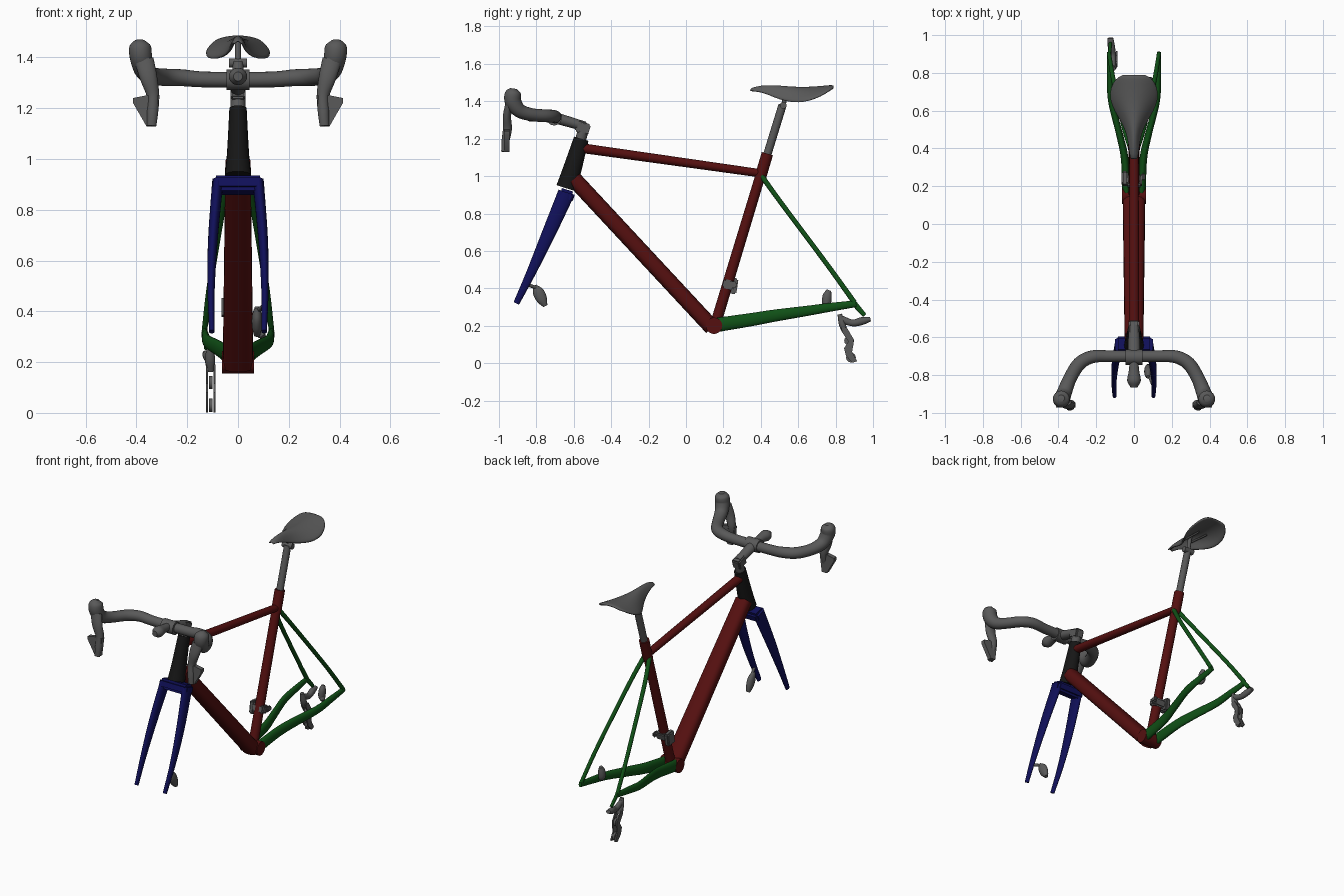
import bpy, bmesh, math
from mathutils import Vector, Matrix

cube = bpy.data.objects.get("Cube")
if cube:
    bpy.data.objects.remove(cube, do_unlink=True)


def material(name, r, g, b):
    m = bpy.data.materials.new(name)
    m.use_nodes = True
    m.diffuse_color = (r, g, b, 1)
    m.node_tree.nodes["Principled BSDF"].inputs["Base Color"].default_value = (r, g, b, 1)
    return m


RED = material("dark red", 0.09, 0.005, 0.005)
GREEN = material("dark green", 0.005, 0.08, 0.008)
BLUE = material("dark blue", 0.005, 0.005, 0.1)
BLACK = material("black", 0.008, 0.008, 0.008)
GREY = material("grey", 0.1, 0.1, 0.1)


def finish(name, bm, mat, mirror=False):
    """Turn a bmesh into a named, smooth-shaded object."""
    bmesh.ops.recalc_face_normals(bm, faces=bm.faces)
    mesh = bpy.data.meshes.new(name)
    bm.to_mesh(mesh)
    bm.free()
    mesh.materials.append(mat)
    ob = bpy.data.objects.new(name, mesh)
    bpy.context.collection.objects.link(ob)
    bpy.ops.object.select_all(action='DESELECT')
    ob.select_set(True)
    bpy.context.view_layer.objects.active = ob
    bpy.ops.object.shade_smooth_by_angle(angle=math.radians(40))
    if mirror:
        ob.modifiers.new("mirror", 'MIRROR')
    return ob


def spline(keys, steps):
    """Catmull-Rom through keys of (x, y, z, a, b)."""
    k = [Vector(p) for p in keys]
    k = [2 * k[0] - k[1]] + k + [2 * k[-1] - k[-2]]
    out = []
    for i in range(1, len(k) - 2):
        p0, p1, p2, p3 = k[i - 1:i + 3]
        for s in range(steps):
            t = s / steps
            out.append(0.5 * (2 * p1 + (p2 - p0) * t + (2 * p0 - 5 * p1 + 4 * p2 - p3) * t * t
                              + (3 * p1 - p0 - 3 * p2 + p3) * t ** 3))
    return out + [k[-2]]


def sweep(name, keys, mat, mirror=False, steps=6, square=1.0, side=(1, 0, 0), n=20):
    """Tube along keys (x, y, z, half width, half depth)."""
    rows = spline(keys, steps) if len(keys) > 2 else [Vector(p) for p in keys]
    pts = [Vector(r[:3]) for r in rows]
    side = Vector(side)
    bm = bmesh.new()
    rings = []
    for i, r in enumerate(rows):
        t = (pts[min(i + 1, len(pts) - 1)] - pts[max(i - 1, 0)]).normalized()
        side = (side - t * side.dot(t)).normalized()
        up = t.cross(side)
        ring = []
        for j in range(n):
            c, s = math.cos(math.tau * j / n), math.sin(math.tau * j / n)
            u = math.copysign(abs(c) ** square, c) * r[3]
            v = math.copysign(abs(s) ** square, s) * r[4]
            ring.append(bm.verts.new(pts[i] + side * u + up * v))
        rings.append(ring)
    for a, b in zip(rings, rings[1:]):
        for j in range(n):
            bm.faces.new((a[j], a[(j + 1) % n], b[(j + 1) % n], b[j]))
    bm.faces.new(rings[0])
    bm.faces.new(rings[-1])
    return finish(name, bm, mat, mirror)


def box(name, centre, size, mat, tilt=0.0, bevel=0.008, mirror=False):
    bm = bmesh.new()
    bmesh.ops.create_cube(bm, size=1, matrix=Matrix.Translation(centre)
                          @ Matrix.Rotation(tilt, 4, 'X') @ Matrix.Diagonal((*size, 1)))
    bmesh.ops.bevel(bm, geom=bm.edges[:], offset=bevel, segments=2, affect='EDGES')
    return finish(name, bm, mat, mirror)


def rod(name, start, end, r, mat, **kw):
    return sweep(name, [(*start, r, r), (*end, r, r)], mat, **kw)


def disc(name, x0, x1, y, z, r, mat):
    return rod(name, (x0, y, z), (x1, y, z), r, mat, side=(0, 0, 1))


def plate(name, outline, along, lo, hi, mat, mirror=False):
    """Extrude an outline: (y, z) along x, or (x, z) along y."""
    bm = bmesh.new()
    put = (lambda a, b, d: (d, a, b)) if along == 'x' else (lambda a, b, d: (a, d, b))
    face = bm.faces.new([bm.verts.new(put(a, b, lo)) for a, b in outline])
    new = bmesh.ops.extrude_face_region(bm, geom=[face])['geom']
    bmesh.ops.translate(bm, vec=put(0, 0, hi - lo),
                        verts=[v for v in new if isinstance(v, bmesh.types.BMVert)])
    return finish(name, bm, mat, mirror)


# Main frame
sweep("head_tube", [(0, -0.64, 0.935, .052, .055), (0, -0.61, 1.03, .043, .05),
                    (0, -0.56, 1.2, .034, .04)], BLACK)
sweep("down_tube", [(0, -0.60, 0.985, .05, .043), (0, 0.14, 0.19, .06, .043)], RED, square=0.75)
sweep("top_tube", [(0, -0.56, 1.15, .028, .026), (0, 0.40, 1.015, .024, .022)], RED)
sweep("seat_tube", [(0, 0.155, 0.2, .03, .029), (0, 0.40, 1.01, .028, .027)], RED)
sweep("seat_collar", [(0, 0.395, 0.985, .031, .031), (0, 0.435, 1.12, .031, .031)], RED)
disc("bottom_bracket", -0.063, 0.063, 0.15, 0.2, 0.044, RED)

# Rear stays
sweep("chainstay", [(.04, .17, .205, .022, .038), (.05, .35, .233, .02, .035),
                    (.078, .48, .255, .018, .032), (.12, .65, .28, .017, .027),
                    (.128, .78, .30, .015, .023), (.132, .91, .318, .011, .018)],
      GREEN, mirror=True)
sweep("seatstay", [(.018, .405, 1.0, .014, .014), (.052, .51, .855, .013, .013),
                   (.108, .76, .52, .012, .013), (.132, .9, .325, .011, .014)],
      GREEN, mirror=True)
sweep("derailleur_hanger", [(-.13, .89, .33, .009, .016), (-.125, .955, .255, .009, .012)], GREEN)

# Fork
box("fork_crown", (0, -0.643, 0.897), (0.2, 0.09, 0.062), BLUE, tilt=-0.3, bevel=0.014)
sweep("fork_leg", [(.08, -.64, .91, .022, .045), (.099, -.74, .68, .019, .036),
                   (.106, -.83, .48, .014, .025), (.103, -.907, .32, .011, .016)],
      BLUE, mirror=True)

# Seat post and saddle
rod("seat_post", (0, 0.43, 1.1), (0, 0.516, 1.38), 0.022, GREY)
disc("seat_post_clamp", -0.035, 0.035, 0.52, 1.378, 0.018, GREY)
rod("saddle_bolt", (0, 0.52, 1.37), (0, 0.54, 1.475), 0.012, GREY)
rod("saddle_rail", (0.022, 0.42, 1.455), (0.03, 0.66, 1.44), 0.006, GREY, mirror=True)

# Saddle shell: stations of y, half width, crown height, side droop
stations = [(.34, .022, 1.47, .012), (.40, .03, 1.486, .03), (.47, .04, 1.487, .065),
            (.53, .066, 1.482, .08), (.60, .11, 1.477, .083), (.66, .134, 1.478, .07),
            (.72, .13, 1.482, .05), (.77, .1, 1.487, .02), (.79, .06, 1.487, .006)]
bm = bmesh.new()
rows = [[bm.verts.new((w * u / 6, y, top - drop * (u / 6) ** 2)) for u in range(-6, 7)]
        for y, w, top, drop in stations]
for a, b in zip(rows, rows[1:]):
    for j in range(12):
        bm.faces.new((a[j], a[j + 1], b[j + 1], b[j]))
saddle = finish("saddle", bm, GREY)
shell = saddle.modifiers.new("thickness", 'SOLIDIFY')
shell.thickness = 0.014
shell.offset = -1 if saddle.data.polygons[0].normal.z > 0 else 1
saddle.modifiers.new("smooth", 'SUBSURF').levels = 1

# Stem and computer mount
rod("steerer_spacer", (0, -0.565, 1.19), (0, -0.543, 1.265), 0.029, GREY)
box("stem_clamp", (0, -0.552, 1.258), (0.058, 0.075, 0.06), GREY, tilt=-0.3)
sweep("stem", [(0, -0.54, 1.265, .028, .026), (0, -0.70, 1.312, .034, .03)], GREY)
disc("bar_clamp", -0.045, 0.045, -0.705, 1.312, 0.041, GREY)
sweep("front_mount", [(0, -.70, 1.318, .02, .02), (0, -.78, 1.325, .028, .026),
                      (0, -.83, 1.325, .036, .034), (0, -.865, 1.325, .018, .018)], GREY)

# Handlebar with hoods
half = [(.12, -.70, 1.313, .031, .031), (.22, -.703, 1.32, .033, .034),
        (.29, -.74, 1.322, .034, .036), (.34, -.82, 1.328, .034, .036),
        (.368, -.89, 1.35, .038, .04), (.382, -.925, 1.40, .044, .044),
        (.386, -.925, 1.445, .042, .042), (.386, -.922, 1.468, .018, .018)]
sweep("handlebar", [(-k[0], *k[1:]) for k in reversed(half)] + half, GREY, side=(0, 0, 1))

# Brake levers
sweep("lever_blade", [(.37, -.945, 1.39, .038, .02), (.352, -.957, 1.32, .034, .022),
                      (.335, -.955, 1.25, .025, .024), (.337, -.967, 1.18, .022, .02),
                      (.34, -.975, 1.13, .018, .013)], GREY, mirror=True)
plate("shift_paddle", [(.31, 1.25), (.365, 1.25), (.413, 1.24), (.413, 1.22),
                       (.36, 1.128), (.325, 1.13)], 'y', -0.972, -0.945, GREY, mirror=True)

# Disc brake calipers
sweep("front_caliper", [(.075, -.81, .415, .01, .01), (.075, -.79, .38, .02, .03),
                        (.075, -.77, .34, .02, .028), (.075, -.752, .305, .012, .012)], GREY)
rod("front_caliper_arm", (.1, -.85, .42), (.075, -.79, .40), .009, GREY)
sweep("rear_caliper", [(.085, .765, .39, .01, .012), (.085, .755, .36, .02, .024),
                       (.085, .75, .32, .02, .024), (.1, .74, .30, .012, .014)], GREY)

# Front derailleur around the seat tube
box("front_derailleur_band", (0, 0.228, 0.42), (0.085, 0.062, 0.05), GREY, tilt=-0.29)
box("front_derailleur_body", (-0.048, 0.24, 0.415), (0.034, 0.07, 0.085), GREY, tilt=-0.15)
box("front_derailleur_bolt", (0.047, 0.25, 0.42), (0.02, 0.045, 0.035), GREY)

# Rear derailleur
sweep("derailleur_arm", [(-.125, .985, .235, .015, .012), (-.12, .94, .225, .019, .021),
                         (-.112, .89, .215, .017, .018), (-.11, .83, .235, .015, .02)], GREY)
sweep("derailleur_knuckle", [(-.11, .822, .262, .012, .012), (-.11, .835, .21, .02, .018),
                             (-.108, .85, .165, .014, .014)], GREY)
cage = [(.83, .19), (.86, .19), (.895, .13), (.895, .10), (.888, .06), (.915, .01),
        (.89, .002), (.855, .04), (.845, .08), (.868, .115), (.835, .165)]
for label, x in (("outer", -.122), ("inner", -.092)):
    plate("derailleur_cage_" + label, cage, 'x', x - .004, x + .004, GREY)
for label, y, z in (("upper", .872, .12), ("lower", .882, .03)):
    disc("pulley_" + label, -.114, -.1, y, z, .026, GREY)
